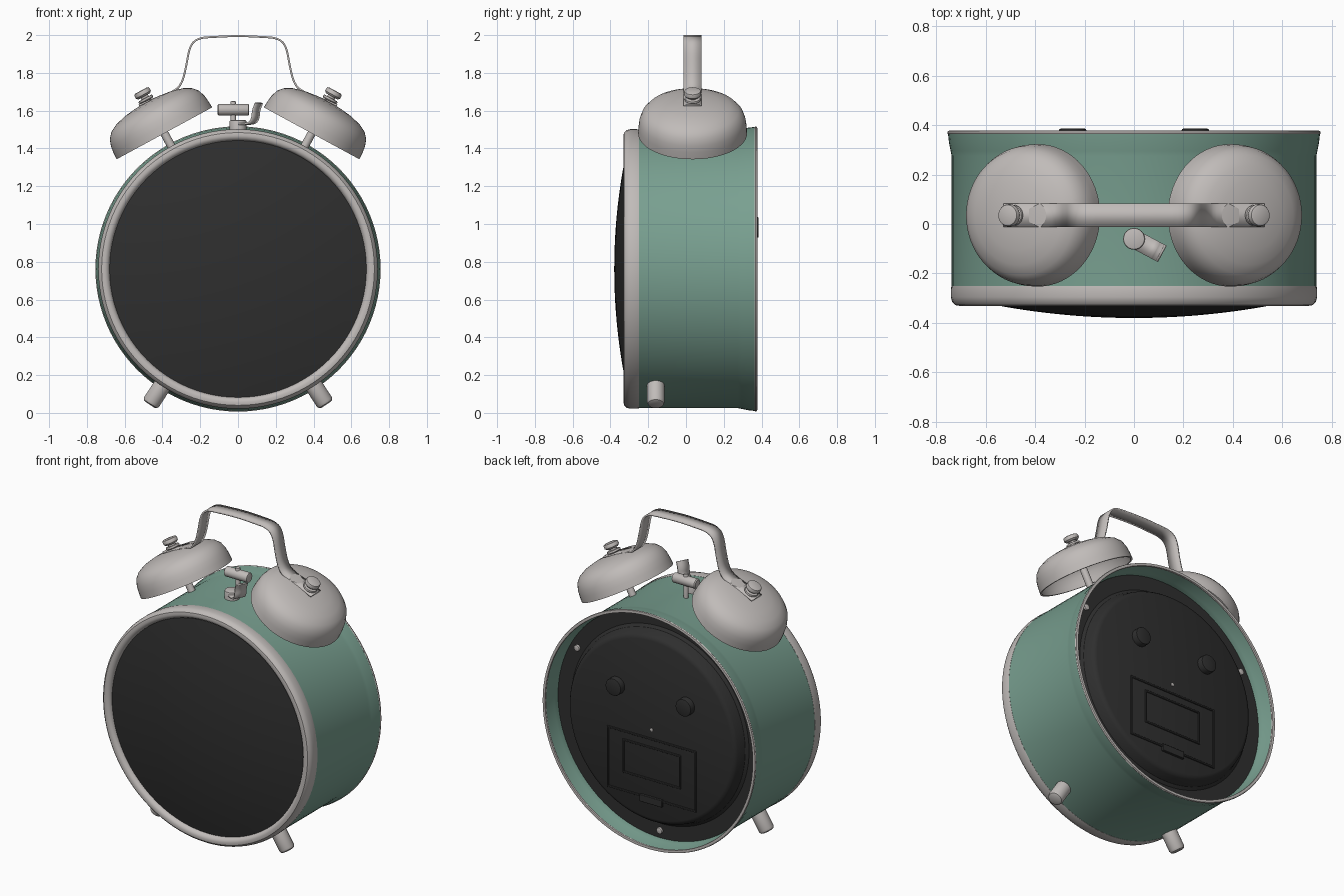
import bpy, bmesh, math
from mathutils import Vector, Matrix

if "Cube" in bpy.data.objects:
    bpy.data.objects.remove(bpy.data.objects["Cube"])


def material(name, rgb):
    m = bpy.data.materials.new(name)
    m.use_nodes = True
    m.diffuse_color = (*rgb, 1)
    m.node_tree.nodes["Principled BSDF"].inputs["Base Color"].default_value = (*rgb, 1)
    return m


TEAL = material("sage green enamel", (0.19, 0.35, 0.28))
METAL = material("brushed metal", (0.53, 0.5, 0.485))
BLACK = material("black", (0.028, 0.028, 0.028))

CENTRE = Vector((0, 0, 0.762))   # middle of the case
BACK = Vector((0, 1, 0))
BELL_Y = 0.035
made = []


def finish(name, bm, mat):
    bmesh.ops.recalc_face_normals(bm, faces=bm.faces)
    mesh = bpy.data.meshes.new(name)
    bm.to_mesh(mesh)
    bm.free()
    mesh.materials.append(mat)
    obj = bpy.data.objects.new(name, mesh)
    bpy.context.collection.objects.link(obj)
    made.append(obj)
    return obj


def lathe(name, profile, mat, origin, axis, steps=48, closed=False):
    """Spin (radius, height) points round an axis."""
    bm = bmesh.new()
    verts = [bm.verts.new((r, 0, h)) for r, h in profile]
    pairs = list(zip(verts, verts[1:])) + ([(verts[-1], verts[0])] if closed else [])
    edges = [bm.edges.new(p) for p in pairs]
    bmesh.ops.spin(bm, geom=verts + edges, cent=(0, 0, 0), axis=(0, 0, 1),
                   angle=math.tau, steps=steps, use_duplicate=False)
    bmesh.ops.remove_doubles(bm, verts=bm.verts, dist=0.0001)
    turn = Vector((0, 0, 1)).rotation_difference(Vector(axis)).to_matrix().to_4x4()
    bm.transform(Matrix.Translation(origin) @ turn)
    return finish(name, bm, mat)


def rod(name, r, start, end, mat, origin, axis, soft=0.006, steps=24):
    return lathe(name, [(0, start), (r - soft, start), (r, start + soft),
                        (r, end - soft), (r - soft * 0.3, end - soft * 0.3),
                        (r - soft, end), (0, end)], mat, origin, axis, steps)


def rounded(points, passes=2):
    """Cut the corners of an open path."""
    for _ in range(passes):
        out = [points[0]]
        for a, b in zip(points, points[1:]):
            a, b = Vector(a), Vector(b)
            out += [a.lerp(b, 0.25), a.lerp(b, 0.75)]
        points = out + [points[-1]]
    return points


def strip(name, path, width, thick, mat, place):
    """Flat band that follows an (x, z) path."""
    bm = bmesh.new()
    rows = [[bm.verts.new((p[0], s * width / 2, p[1])) for s in (-1, 1)] for p in path]
    for a, b in zip(rows, rows[1:]):
        bm.faces.new((a[0], a[1], b[1], b[0]))
    bm.transform(place)
    obj = finish(name, bm, mat)
    mod = obj.modifiers.new("thickness", "SOLIDIFY")
    mod.thickness = thick
    mod.offset = 0
    return obj


def box(name, x, y, z, size, mat):
    bm = bmesh.new()
    bmesh.ops.create_cube(bm, size=1)
    bm.transform(Matrix.Translation(CENTRE + Vector((x, y, z))) @ Matrix.Diagonal((*size, 1)))
    obj = finish(name, bm, mat)
    mod = obj.modifiers.new("soft edges", "BEVEL")
    mod.width = 0.003
    mod.segments = 2
    return obj


# Case: thin drum that flares at the open back
lathe("case", [(0.737, -0.265), (0.737, 0.275), (0.741, 0.295), (0.748, 0.33), (0.752, 0.366),
               (0.738, 0.366), (0.734, 0.33), (0.727, 0.295), (0.723, 0.275), (0.723, -0.265)],
      TEAL, CENTRE, BACK, 96, True)
lathe("rear_rim", [(0.752, 0.363), (0.755, 0.368), (0.752, 0.376), (0.744, 0.378),
                   (0.736, 0.376), (0.734, 0.368), (0.736, 0.363)], METAL, CENTRE, BACK, 96, True)

# Front ring and domed dial
lathe("bezel", [(0.738, -0.25), (0.74, -0.262), (0.74, -0.295), (0.735, -0.315), (0.722, -0.328),
                (0.705, -0.331), (0.69, -0.325), (0.681, -0.312), (0.678, -0.29), (0.678, -0.25)],
      METAL, CENTRE, BACK, 96, True)
dome = [(0.681 * i / 12, -0.38 + 0.077 * (i / 12) ** 2) for i in range(13)]
lathe("dial_dome", dome, BLACK, CENTRE, BACK, 96)

# Recessed back plate with its raised middle
PLATE = 0.345
lathe("back_plate", [(0.726, 0.262), (0.63, 0.262), (0.612, 0.275), (0.595, 0.325),
                     (0.585, 0.338), (0.567, PLATE), (0, PLATE)], BLACK, CENTRE, BACK, 96)
for side in (-1, 1):
    rod("setting_knob", 0.055, 0.33, 0.385, BLACK, CENTRE + Vector((side * 0.248, 0, 0.22)), BACK)
for k in range(3):
    a = math.radians(-90 + 120 * k)
    rod("plate_screw", 0.02, 0.255, 0.275, METAL,
        CENTRE + Vector((0.675 * math.cos(a), 0, 0.675 * math.sin(a))), BACK, 0.005, 16)
rod("centre_screw", 0.01, 0.34, 0.35, METAL, CENTRE, BACK, 0.002, 12)


def frame(name, half, low, high, bar):
    mid, tall = (low + high) / 2, high - low
    for s in (-1, 1):
        box(name + "_side", s * half, PLATE, mid, (bar, 0.014, tall + bar), BLACK)
    for z in (low, high):
        box(name + "_rail", 0, PLATE, z, (2 * half, 0.014, bar), BLACK)


# Battery door
frame("battery_door_edge", 0.31, -0.44, -0.06, 0.012)
frame("battery_label_edge", 0.2, -0.32, -0.115, 0.012)
box("battery_latch", 0, PLATE, -0.45, (0.16, 0.03, 0.045), BLACK)

# Bells, their posts, nuts and feet, on both sides
TILT = math.radians(28.5)
for side, word in ((-1, "right"), (1, "left")):
    out = Vector((side * math.sin(TILT), 0, math.cos(TILT)))
    base = CENTRE + Vector((0, BELL_Y, 0))
    outer = [(0.288, 0), (0.286, 0.04), (0.281, 0.075), (0.268, 0.112), (0.243, 0.14),
             (0.2, 0.163), (0.14, 0.179), (0.07, 0.188), (0, 0.19)]
    inner = [(r * 0.96, max(h - 0.01, 0)) for r, h in reversed(outer)]
    lathe(word + "_bell", outer + inner, METAL, base + out * 0.817, out, 64, True)
    rod(word + "_bell_post", 0.022, 0.72, 1.06, METAL, base, out)
    rod(word + "_bell_washer", 0.042, 1.012, 1.03, METAL, base, out)
    rod(word + "_bell_nut", 0.045, 1.04, 1.075, METAL, base, out, 0.01)

    leg = math.radians(33)
    down = Vector((side * math.sin(leg), 0, -math.cos(leg)))
    rod(word + "_foot", 0.047, 0.7, 0.857, METAL, CENTRE + Vector((0, -0.16, 0)), down, 0.018, 32)

# Carrying handle, mirrored path
half = [(-0.525, 1.628), (-0.46, 1.657), (-0.33, 1.705), (-0.295, 1.75), (-0.275, 1.83),
        (-0.255, 1.945), (-0.21, 1.985), (-0.12, 1.991), (0, 1.996)]
path = rounded(half + [(-x, z) for x, z in reversed(half[:-1])])
strip("handle", path, 0.095, 0.01, METAL, Matrix.Translation((0, BELL_Y, 0)))

# Striker between the bells
hit = Vector((-0.025, BELL_Y, 0))
rod("striker_stem", 0.014, 1.48, 1.65, METAL, hit, (0, 0, 1), 0.004, 16)
rod("striker_bar", 0.031, -0.083, 0.083, METAL, hit + Vector((0, 0, 1.605)), (1, 0, 0))

# Alarm switch: pivot button and curled thumb tab
pivot = Vector((0, -0.06, 0))
rod("switch_pivot", 0.044, 1.48, 1.55, METAL, pivot, (0, 0, 1))
tab = rounded([(0, 1.53), (0.085, 1.53), (0.105, 1.56), (0.108, 1.6), (0.125, 1.64)])
strip("switch_tab", tab, 0.075, 0.01, METAL,
      Matrix.Translation(pivot) @ Matrix.Rotation(math.radians(-28), 4, "Z"))

# Smooth shading with crisp edges
bpy.ops.object.select_all(action="DESELECT")
for obj in made:
    obj.select_set(True)
bpy.context.view_layer.objects.active = made[0]
bpy.ops.object.shade_smooth_by_angle(angle=math.radians(35))
